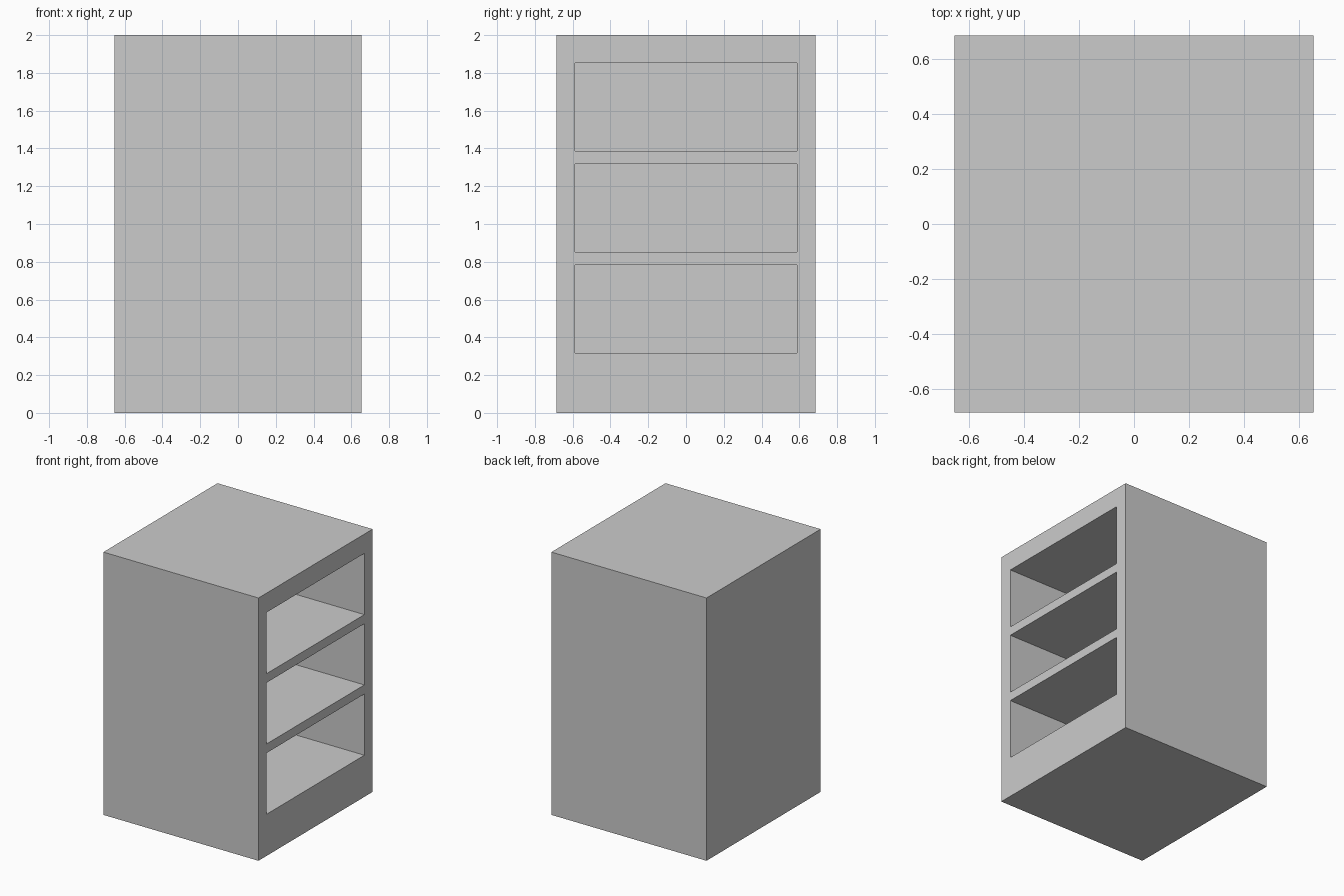
import bpy, bmesh

if "Cube" in bpy.data.objects:
    bpy.data.objects.remove(bpy.data.objects["Cube"])

HALF_X, HALF_Y = 0.653, 0.686     # cabinet half sizes
OPEN_Y = 0.587                    # half width of the openings
DEPTH = 1.206                     # opening depth, leaves a back panel
YS = [-HALF_Y, -OPEN_Y, OPEN_Y, HALF_Y]
ZS = [0, 0.317, 0.783, 0.852, 1.318, 1.387, 1.853, 2.0]

bm = bmesh.new()

# Open face (+x): frame grid of rails and stiles
grid = [[bm.verts.new((HALF_X, y, z)) for y in YS] for z in ZS]
compartments = []
for r in range(len(ZS) - 1):
    for c in range(len(YS) - 1):
        face = bm.faces.new((grid[r][c], grid[r][c + 1],
                             grid[r + 1][c + 1], grid[r + 1][c]))
        if c == 1 and r % 2 == 1:
            compartments.append(face)

# Outer shell: pull the rim back and close it
rim = [e for e in bm.edges if e.is_boundary]
shell = bmesh.ops.extrude_edge_only(bm, edges=rim)["geom"]
bmesh.ops.translate(bm, vec=(-2 * HALF_X, 0, 0),
                    verts=[g for g in shell if isinstance(g, bmesh.types.BMVert)])
bmesh.ops.holes_fill(bm, edges=[e for e in bm.edges if e.is_boundary], sides=0)

# Three compartments pushed inward
inner = bmesh.ops.extrude_discrete_faces(bm, faces=compartments)["faces"]
bmesh.ops.translate(bm, vec=(-DEPTH, 0, 0),
                    verts=list({v for f in inner for v in f.verts}))

bmesh.ops.recalc_face_normals(bm, faces=bm.faces[:])
mesh = bpy.data.meshes.new("cabinet_body")
bm.to_mesh(mesh)
bm.free()
bpy.context.collection.objects.link(bpy.data.objects.new("cabinet_body", mesh))
